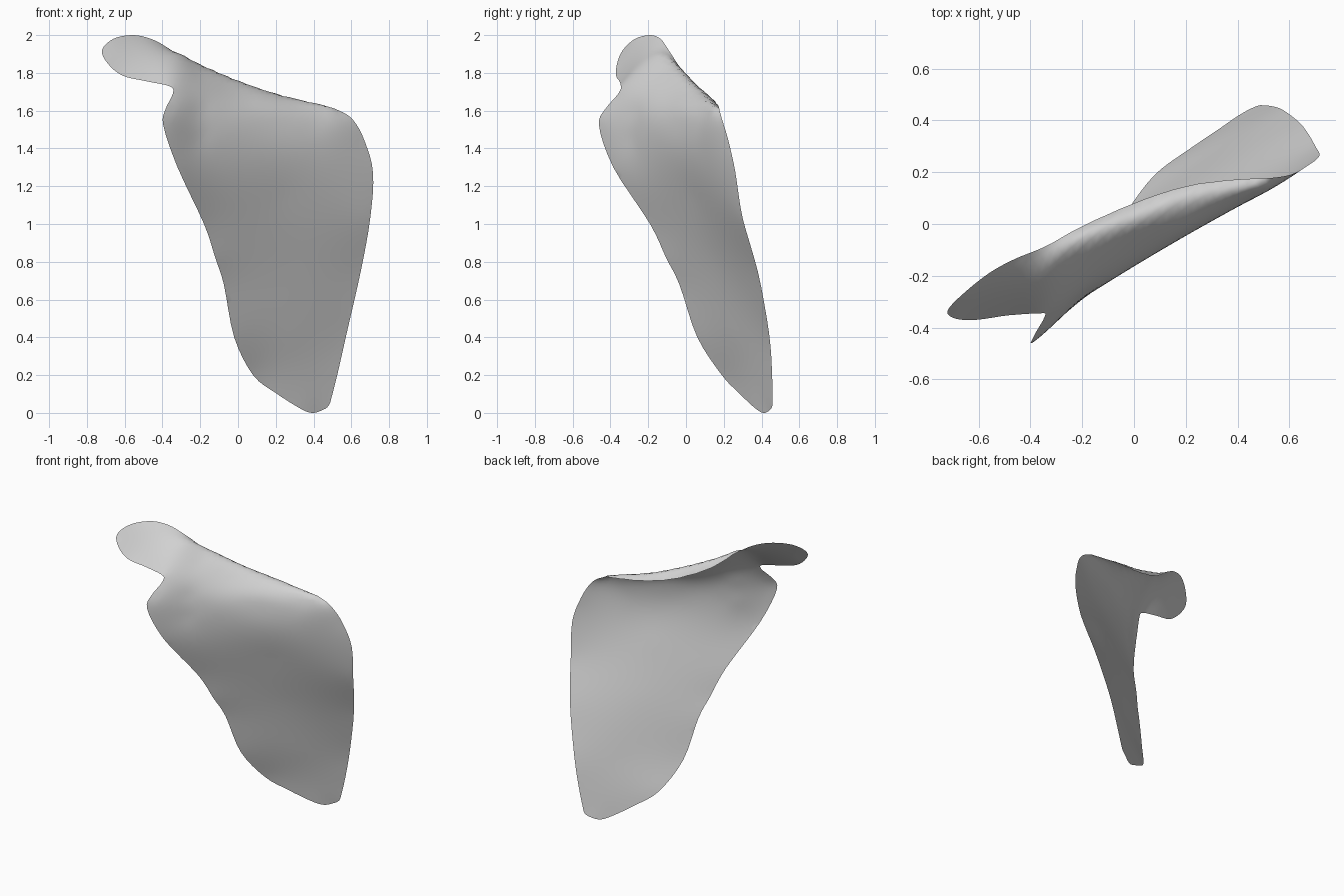
import bpy
import math
from mathutils import Vector
from mathutils.geometry import delaunay_2d_cdt

if "Cube" in bpy.data.objects:
    bpy.data.objects.remove(bpy.data.objects["Cube"])

# Rim of the thin curved sheet (x, y, z), counter-clockwise from the bottom tip
RIM = [(0.39, 0.41, 0.0), (0.44, 0.44, 0.012), (0.48, 0.457, 0.038),
       (0.50, 0.458, 0.1), (0.53, 0.455, 0.22), (0.575, 0.44, 0.42),
       (0.65, 0.38, 0.75), (0.70, 0.30, 1.03), (0.715, 0.262, 1.27),
       (0.67, 0.225, 1.44), (0.61, 0.192, 1.55),
       (0.53, 0.178, 1.602), (0.4, 0.172, 1.623), (0.2, 0.145, 1.65),
       (0.0, 0.08, 1.70), (-0.2, -0.01, 1.795), (-0.35, -0.09, 1.918),
       (-0.46, -0.135, 1.98), (-0.56, -0.19, 2.0), (-0.66, -0.27, 1.98),
       (-0.72, -0.335, 1.92), (-0.69, -0.365, 1.85), (-0.61, -0.37, 1.785),
       (-0.48, -0.352, 1.755), (-0.36, -0.345, 1.728), (-0.345, -0.358, 1.69),
       (-0.385, -0.43, 1.605), (-0.395, -0.46, 1.52), (-0.32, -0.385, 1.3),
       (-0.18, -0.19, 1.0), (-0.12, -0.105, 0.82), (-0.075, -0.035, 0.68),
       (-0.02, 0.06, 0.4), (0.08, 0.19, 0.2), (0.2, 0.28, 0.105),
       (0.33, 0.368, 0.023)]
# Extra sheet length at rim points where the top edge rolls over backwards
ROLL = {11: 0.03, 12: 0.08, 13: 0.12, 14: 0.16, 15: 0.14, 16: 0.03}
# Lines across the sheet: crest of the roll, its shoulder, then the front face
LINES = [
    [(-0.3, -0.105, 1.9), (-0.2, -0.07, 1.845), (0.0, 0.0, 1.758),
     (0.2, 0.078, 1.69), (0.4, 0.125, 1.639), (0.5, 0.152, 1.617)],
    [(-0.2, -0.15, 1.79), (0.0, -0.055, 1.71), (0.2, 0.025, 1.655),
     (0.4, 0.1, 1.605), (0.5, 0.137, 1.585)],
    [(-0.2, -0.27, 1.6), (0.0, -0.145, 1.585), (0.2, -0.033, 1.55),
     (0.4, 0.072, 1.52)],
    [(-0.2, -0.288, 1.45), (0.0, -0.163, 1.43), (0.2, -0.045, 1.41),
     (0.42, 0.08, 1.38)],
]
MIDDLE = [(0.24, 0.035, 1.15), (0.27, 0.155, 0.8), (0.28, 0.26, 0.4)]


def curve(points, steps, closed):
    """Catmull-Rom curve through the points."""
    pts = [Vector(p) for p in points]
    n = len(pts)
    if not closed:
        pts = [2 * pts[0] - pts[1]] + pts + [2 * pts[-1] - pts[-2]]
    out = []
    for i in range(n if closed else n - 1):
        a, b, c, d = ((pts[(i + k - 1) % n] if closed else pts[i + k]) for k in range(4))
        for s in range(steps):
            t = s / steps
            out.append(0.5 * (2 * b + (c - a) * t + (2 * a - 5 * b + 4 * c - d) * t * t
                              + (3 * b - a - 3 * c + d) * t ** 3))
    return out if closed else out + [pts[-2]]


def kernel(dx, dz):
    r2 = dx * dx + dz * dz
    return 0.5 * r2 * math.log(r2) if r2 > 1e-12 else 0.0


def thin_plate(flat, values):
    """Smooth function over the flat pattern passing through all given values."""
    n = len(flat)
    rows = []
    for i, (u, v) in enumerate(flat):
        rows.append([kernel(u - p[0], v - p[1]) + (2e-4 if i == j else 0)
                     for j, p in enumerate(flat)] + [1, u, v, values[i]])
    for f in (lambda p: 1, lambda p: p[0], lambda p: p[1]):
        rows.append([f(p) for p in flat] + [0, 0, 0, 0])
    m = n + 3
    for c in range(m):
        k = max(range(c, m), key=lambda r: abs(rows[r][c]))
        rows[c], rows[k] = rows[k], rows[c]
        for r in range(m):
            if r != c:
                t = rows[r][c] / rows[c][c]
                rows[r] = [a - t * b for a, b in zip(rows[r], rows[c])]
    w = [rows[i][m] / rows[i][i] for i in range(m)]
    return lambda u, v: (sum(w[i] * kernel(u - p[0], v - p[1])
                             for i, p in enumerate(flat))
                         + w[n] + w[n + 1] * u + w[n + 2] * v)


# Flat pattern of the sheet (x, height + roll), then its depth and drop
rim = curve([(*p, ROLL.get(i, 0)) for i, p in enumerate(RIM)], 4, True)
guides = rim[::2] + [Vector((*p, 0)) for p in MIDDLE]
for line in LINES:
    guides += [Vector((*p, 0)) for p in curve(line, 3, False)]
flat = [(p[0], p[2] + p[3]) for p in guides]
depth = thin_plate(flat, [p[1] for p in guides])
drop = thin_plate(flat, [p[3] for p in guides])
loop = [Vector((p[0], p[2] + p[3])) for p in rim]
n = len(loop)

# Fill the outline with a staggered grid of inner points
grid = []
step = 0.03
for j in range(int(2.1 / step) + 1):
    for i in range(-26, 26):
        q = Vector(((i + 0.5 * (j % 2)) * step, j * step))
        if min((q - p).length for p in loop) > 0.018:
            grid.append(q)
verts2d, _, faces, *_ = delaunay_2d_cdt(
    loop + grid, [(i, (i + 1) % n) for i in range(n)], [list(range(n))], 1, 1e-5)

mesh = bpy.data.meshes.new("curved_sheet")
mesh.from_pydata([(v.x, depth(v.x, v.y), v.y - drop(v.x, v.y)) for v in verts2d], [], faces)
mesh.update()
# Front of the sheet faces -y
if sum(p.normal.y * p.area for p in mesh.polygons) > 0:
    mesh.flip_normals()
for p in mesh.polygons:
    p.use_smooth = True
sheet = bpy.data.objects.new("curved_sheet", mesh)
bpy.context.collection.objects.link(sheet)

grey = bpy.data.materials.new("plain_grey")
grey.diffuse_color = (0.65, 0.65, 0.65, 1)
grey.use_nodes = True
grey.node_tree.nodes["Principled BSDF"].inputs["Base Color"].default_value = grey.diffuse_color
mesh.materials.append(grey)
